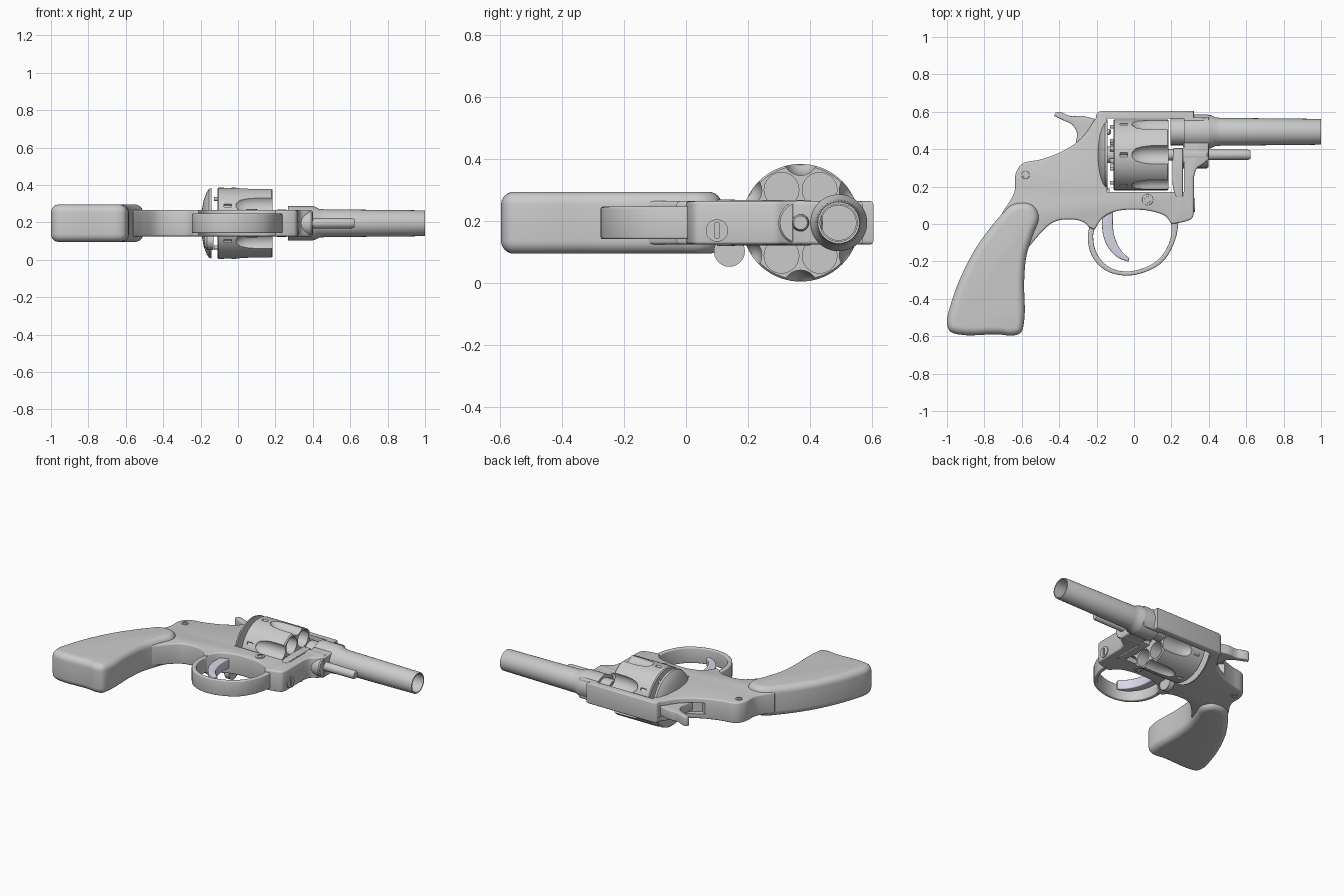
import bpy, bmesh, math
from mathutils import Vector as V

if "Cube" in bpy.data.objects:
    bpy.data.objects.remove(bpy.data.objects["Cube"])

ZC = 0.195            # mid-plane of the model
CY = 0.37             # cylinder axis
BY = 0.493            # barrel axis


def finish(name, bm, angle=35):
    bmesh.ops.recalc_face_normals(bm, faces=bm.faces[:])
    me = bpy.data.meshes.new(name)
    bm.to_mesh(me)
    bm.free()
    ob = bpy.data.objects.new(name, me)
    bpy.context.scene.collection.objects.link(ob)
    shade(ob, angle)
    return ob


def shade(ob, angle=35):
    ob.data.polygons.foreach_set("use_smooth", [True] * len(ob.data.polygons))
    ob.data.set_sharp_from_angle(angle=math.radians(angle))


def smooth(pts, n=5):
    """Hermite outline through points; a third element marks a sharp corner."""
    P = [V(p[:2]) for p in pts]
    sharp = [len(p) > 2 for p in pts]
    N, out = len(P), []

    def tangent(i):
        return ((P[i] - P[i - 1]).normalized() + (P[(i + 1) % N] - P[i]).normalized()).normalized()
    for i in range(N):
        j = (i + 1) % N
        d = P[j] - P[i]
        a = d if sharp[i] else tangent(i) * d.length
        b = d if sharp[j] else tangent(j) * d.length
        steps = 1 if sharp[i] and sharp[j] else n
        for k in range(steps):
            t = k / steps
            out.append(P[i] * (2*t**3 - 3*t**2 + 1) + a * (t**3 - 2*t*t + t)
                       + P[j] * (3*t*t - 2*t**3) + b * (t**3 - t*t))
    area = sum(out[i - 1].cross(out[i]) for i in range(len(out)))
    return out if area > 0 else out[::-1]


def inset(pts, d):
    res = []
    for i, p in enumerate(pts):
        e = (p - pts[i - 1]).normalized()
        f = (pts[(i + 1) % len(pts)] - p).normalized()
        m = V((-e.y - f.y, e.x + f.x))
        m = m.normalized() if m.length > 1e-5 else V((-e.y, e.x))
        res.append(p + m * d / max(0.6, m.dot(V((-e.y, e.x)))))
    return res


def prism(name, pts, z0, z1, r=0.0, seg=3, n=5):
    """Outline in xy pushed from z0 to z1 with edges rounded by r."""
    out = smooth(pts, n)
    if r:
        q = [k / seg * math.pi / 2 for k in range(seg + 1)]
        lv = [(r * (1 - math.sin(a)), r * (1 - math.cos(a))) for a in q]
        levels = [(d, z0 + h) for d, h in lv] + [(d, z1 - h) for d, h in lv[::-1]]
    else:
        levels = [(0, z0), (0, z1)]
    bm = bmesh.new()
    rings = [[bm.verts.new((p.x, p.y, z)) for p in inset(out, d)] for d, z in levels]
    for A, B in zip(rings, rings[1:]):
        for i in range(len(A)):
            bm.faces.new((A[i - 1], A[i], B[i], B[i - 1]))
    bm.faces.new(rings[0][::-1])
    bm.faces.new(rings[-1])
    return finish(name, bm)


def lathe(name, prof, y, z=ZC, n=48, closed=False):
    """Profile of (x, radius) turned about a line along x."""
    bm = bmesh.new()
    rings = []
    for x, r in prof:
        k = 1 if r == 0 else n
        rings.append([bm.verts.new((x, y + r * math.cos(2*math.pi*i/n), z + r * math.sin(2*math.pi*i/n)))
                      for i in range(k)])
    for A, B in zip(rings, rings[1:] + (rings[:1] if closed else [])):
        if len(A) == len(B) == 1:
            continue
        for i in range(n):
            f = [A[0]] if len(A) == 1 else [A[i - 1], A[i]]
            f += [B[0]] if len(B) == 1 else [B[i], B[i - 1]]
            bm.faces.new(f)
    return finish(name, bm)


def rod(name, x0, x1, r, y, z=ZC, n=32):
    return lathe(name, [(x0, 0), (x0, r), (x1, r), (x1, 0)], y, z, n)


def cut(ob, cutters):
    for c in cutters:
        c.hide_render = True
        m = ob.modifiers.new("cut", 'BOOLEAN')
        m.object, m.operation, m.solver = c, 'DIFFERENCE', 'EXACT'
    me = bpy.data.meshes.new_from_object(ob.evaluated_get(bpy.context.evaluated_depsgraph_get()))
    ob.modifiers.clear()
    ob.data = me
    for c in cutters:
        bpy.data.objects.remove(c)
    shade(ob)


def rect(x0, y0, x1, y1):
    return [(x0, y0, 1), (x1, y0, 1), (x1, y1, 1), (x0, y1, 1)]


# Frame with cylinder window and hammer slot
frame = prism("frame", [
    (-0.205, 0.565, 1), (-0.195, 0.595), (-0.17, 0.605, 1), (0.32, 0.605, 1), (0.32, 0.57, 1), (0.40, 0.57, 1),
    (0.40, 0.345, 1), (0.37, 0.32), (0.335, 0.295), (0.32, 0.25, 1), (0.32, 0.06, 1), (0.31, 0.03),
    (0.28, 0.015), (0.235, 0.005, 1), (0.2, 0.0, 1), (0.17, 0.04), (0.1, 0.067), (0, 0.077),
    (-0.1, 0.067), (-0.17, 0.03), (-0.21, -0.03, 1), (-0.237, -0.02, 1), (-0.27, 0.01), (-0.35, 0.025),
    (-0.43, 0.01), (-0.5, -0.05), (-0.56, -0.12, 1), (-0.7, 0.0, 1), (-0.705, 0.06, 1), (-0.64, 0.17),
    (-0.632, 0.27), (-0.6, 0.32), (-0.5, 0.345), (-0.38, 0.39), (-0.28, 0.46)], 0.125, 0.265, 0.01)
cut(frame, [
    prism("window_cut", rect(-0.145, 0.17, 0.268, 0.563), 0, 0.4),
    prism("slot_cut", [(-0.5, 0.45, 1), (-0.37, 0.35, 1), (-0.2, 0.47, 1), (-0.2, 0.7, 1)], 0.158, 0.232),
    rod("bore_cut", 0.2, 0.5, 0.062, BY)])

# Trigger guard
prism("trigger_guard", [
    (0.24, 0.03, 1), (0.222, -0.08), (0.155, -0.2), (0.05, -0.26), (-0.06, -0.275), (-0.16, -0.243),
    (-0.225, -0.17), (-0.247, -0.08), (-0.237, 0.0, 1), (-0.2, 0.01, 1), (-0.218, -0.06), (-0.2, -0.155),
    (-0.145, -0.222), (-0.06, -0.253), (0.045, -0.238), (0.135, -0.185), (0.195, -0.08), (0.2, 0.03, 1)],
    0.142, 0.247, 0.007)

# Grip
prism("grip", [
    (-0.71, 0.05), (-0.66, 0.1), (-0.6, 0.115), (-0.54, 0.1), (-0.508, 0.04), (-0.54, -0.06),
    (-0.575, -0.17), (-0.587, -0.3), (-0.59, -0.54), (-0.606, -0.582), (-0.65, -0.597), (-0.72, -0.59),
    (-0.94, -0.59), (-0.985, -0.572), (-1.0, -0.53), (-0.98, -0.43), (-0.92, -0.27), (-0.84, -0.12)],
    0.095, 0.295, 0.042, 6)

# Trigger
trigger = prism("trigger", [
    (-0.172, 0.06, 1), (-0.165, -0.06), (-0.135, -0.13), (-0.085, -0.18), (-0.03, -0.202, 1), (-0.025, -0.185, 1),
    (-0.07, -0.14), (-0.1, -0.08), (-0.112, -0.02), (-0.11, 0.09, 1)], 0.163, 0.227, 0.006)
steel = bpy.data.materials.new("trigger_steel")
steel.diffuse_color = (0.68, 0.68, 0.8, 1)
steel.use_nodes = True
steel.node_tree.nodes["Principled BSDF"].inputs["Base Color"].default_value = steel.diffuse_color
trigger.data.materials.append(steel)

# Hammer
prism("hammer", [
    (-0.428, 0.578, 1), (-0.415, 0.598), (-0.39, 0.597), (-0.34, 0.577), (-0.28, 0.578), (-0.21, 0.562, 1),
    (-0.16, 0.54, 1), (-0.16, 0.4, 1), (-0.32, 0.39, 1), (-0.31, 0.44), (-0.305, 0.485), (-0.33, 0.53),
    (-0.375, 0.553)], 0.163, 0.227, 0.006)

# Recoil shield and lower lug
lathe("recoil_shield", [(-0.195, 0), (-0.193, 0.07), (-0.183, 0.125), (-0.168, 0.165), (-0.155, 0.184),
                        (-0.143, 0.188), (-0.143, 0)], CY, n=64)
lathe("shield_lug", [(-0.18, 0), (-0.178, 0.035), (-0.165, 0.05), (-0.13, 0.05), (-0.13, 0)], 0.14, 0.103)

# Cylinder with chambers, flutes and stop notches
cyl = lathe("cylinder", [(-0.11, 0), (-0.11, 0.183), (-0.104, 0.19), (0.178, 0.19), (0.185, 0.184), (0.185, 0)],
            CY, n=72)
cutters = []
for k in range(6):
    a, b = math.radians(60 * k), math.radians(60 * k + 30)
    cutters.append(rod("chamber_cut", -0.09, 0.3, 0.056, CY + 0.123 * math.cos(a), ZC + 0.123 * math.sin(a)))
    cutters.append(lathe("flute_cut", [(-0.015, 0), (-0.01, 0.022), (0.01, 0.04), (0.045, 0.05), (0.09, 0.055),
                                       (0.3, 0.055), (0.3, 0)], CY + 0.208 * math.cos(b), ZC + 0.208 * math.sin(b), 32))
    cutters.append(rod("notch_cut", -0.075, -0.035, 0.012, CY + 0.19 * math.cos(b), ZC + 0.19 * math.sin(b), 4))
cut(cyl, cutters)
for k in range(6):
    a = math.radians(60 * k)
    for s, r in ((0.15, 0.01), (0.065, 0.014)):
        rod("ratchet_pin", -0.127, -0.108, r, CY + s * math.cos(a), ZC + s * math.sin(a), 16)
rod("ratchet_hub", -0.145, -0.108, 0.045, CY)

# Barrel, open tube with collar
lathe("barrel", [(0.195, 0.072), (0.268, 0.072), (0.268, 0.092), (0.395, 0.092), (0.41, 0.089), (0.435, 0.077),
                 (0.46, 0.0745), (0.995, 0.069), (1.0, 0.067), (1.0, 0.06), (0.195, 0.06)], BY, closed=True)
lathe("firing_pin", [(-0.16, 0.016), (-0.13, 0.016), (-0.122, 0.008), (-0.122, 0), (-0.16, 0)], BY, closed=False)

# Crane and ejector rod
prism("crane", [(0.225, 0.145, 1), (0.262, 0.145, 1), (0.262, 0.405, 1), (0.21, 0.405, 1), (0.205, 0.3),
                (0.21, 0.19)], 0.122, 0.268, 0.006)
lathe("rod_boss", [(0.262, 0), (0.262, 0.072), (0.39, 0.072), (0.398, 0.066), (0.398, 0)], CY)
lathe("ejector_rod", [(0.17, 0), (0.17, 0.03), (0.61, 0.027), (0.622, 0.022), (0.622, 0)], CY)

# Screws: two on each side, one slotted on the front
def disc(name, x, y, r, z0, z1):
    c = [(x + r * math.cos(t * math.pi / 6), y + r * math.sin(t * math.pi / 6)) for t in range(12)]
    return prism(name, c, z0, z1, 0.003, 2, 2)


for x, y, r in ((-0.58, 0.262, 0.022), (0.073, 0.13, 0.03)):
    pin = disc("side_screw", x, y, r, 0.12, 0.27)
    cut(pin, [disc("dimple_cut", x, y, r * 0.55, z, z + 0.02) for z in (0.107, 0.263)])
front = rod("front_screw", 0.3, 0.326, 0.036, 0.1, 0.17)
slot = prism("screw_slot_cut", rect(0.32, 0.094, 0.34, 0.106), 0.145, 0.195)
cut(front, [slot])
